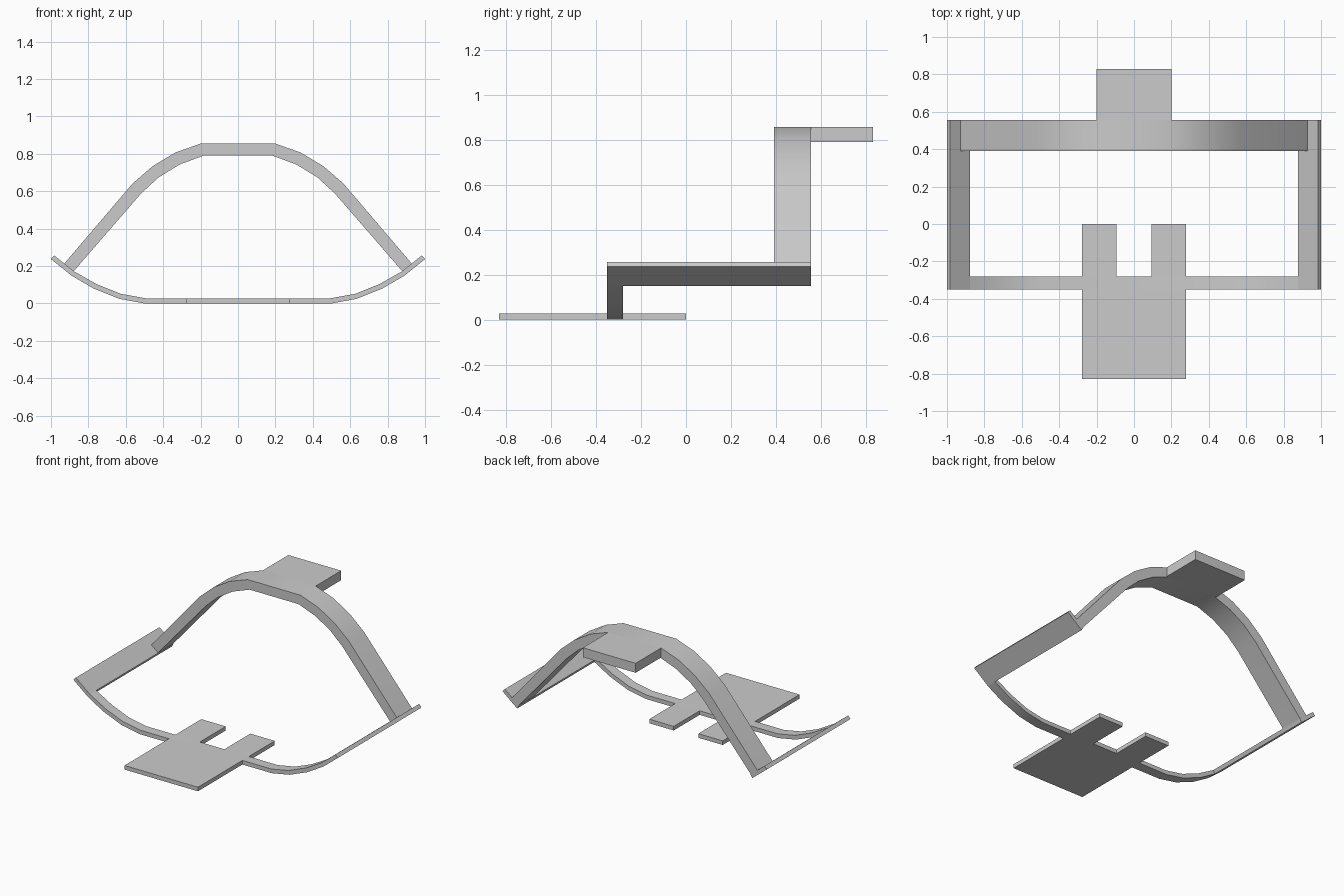
import bpy
import bmesh
import math
from mathutils import Vector

cube = bpy.data.objects.get("Cube")
if cube:
    bpy.data.objects.remove(cube, do_unlink=True)

grey = bpy.data.materials.new("plain grey")
grey.use_nodes = True
COLOUR = (0.6, 0.6, 0.6, 1)
grey.diffuse_color = COLOUR
grey.node_tree.nodes["Principled BSDF"].inputs["Base Color"].default_value = COLOUR


def prism(name, outline, offset, smooth=False):
    """Extrude a closed outline of 3D points along offset."""
    bm = bmesh.new()
    face = bm.faces.new([bm.verts.new(p) for p in outline])
    result = bmesh.ops.extrude_face_region(bm, geom=[face])
    moved = [v for v in result["geom"] if isinstance(v, bmesh.types.BMVert)]
    bmesh.ops.translate(bm, verts=moved, vec=Vector(offset))
    bmesh.ops.recalc_face_normals(bm, faces=bm.faces)
    mesh = bpy.data.meshes.new(name)
    bm.to_mesh(mesh)
    bm.free()
    mesh.materials.append(grey)
    obj = bpy.data.objects.new(name, mesh)
    bpy.context.collection.objects.link(obj)
    if smooth:
        bpy.ops.object.select_all(action="DESELECT")
        obj.select_set(True)
        bpy.context.view_layer.objects.active = obj
        bpy.ops.object.shade_smooth_by_angle(angle=math.radians(30))
    return obj


def band(name, upper, lower, y0, y1):
    """Symmetric curved strap from the right halves of its two edges."""
    def whole(half):
        return [(-x, z) for x, z in reversed(half)] + half
    loop = whole(upper) + whole(lower)[::-1]
    return prism(name, [(x, y0, z) for x, z in loop], (0, y1 - y0, 0), True)


# Tall rear arch
band("rear_arch",
     [(0.2, 0.855), (0.335, 0.807), (0.458, 0.733), (0.565, 0.64), (0.93, 0.212)],
     [(0.185, 0.79), (0.312, 0.743), (0.425, 0.674), (0.518, 0.588), (0.884, 0.166)],
     0.39, 0.555)

# Low front strap curving up to the side arms
band("front_strap",
     [(0.495, 0.028), (0.627, 0.052), (0.757, 0.104), (0.877, 0.172)],
     [(0.5, 0), (0.635, 0.025), (0.772, 0.08), (0.89, 0.149)],
     -0.35, -0.28)

# Slanted side arms joining strap and arch
for side, label in ((1, "left"), (-1, "right")):
    section = [(0.877, 0.172), (0.89, 0.149), (1, 0.237), (0.983, 0.257)]
    prism(label + "_arm", [(side * x, -0.35, z) for x, z in section], (0, 0.905, 0))

# Flat front plate with two prongs
half = [(0.093, -0.28), (0.093, 0), (0.278, 0), (0.278, -0.83)]
plate = half + [(-x, y) for x, y in reversed(half)]
prism("front_plate", [(x, y, 0) for x, y in plate], (0, 0, 0.028))

# Rear tab at the crown of the arch
tab = [(-0.2, 0.555), (0.2, 0.555), (0.2, 0.83), (-0.2, 0.83)]
prism("rear_tab", [(x, y, 0.79) for x, y in tab], (0, 0, 0.065))
